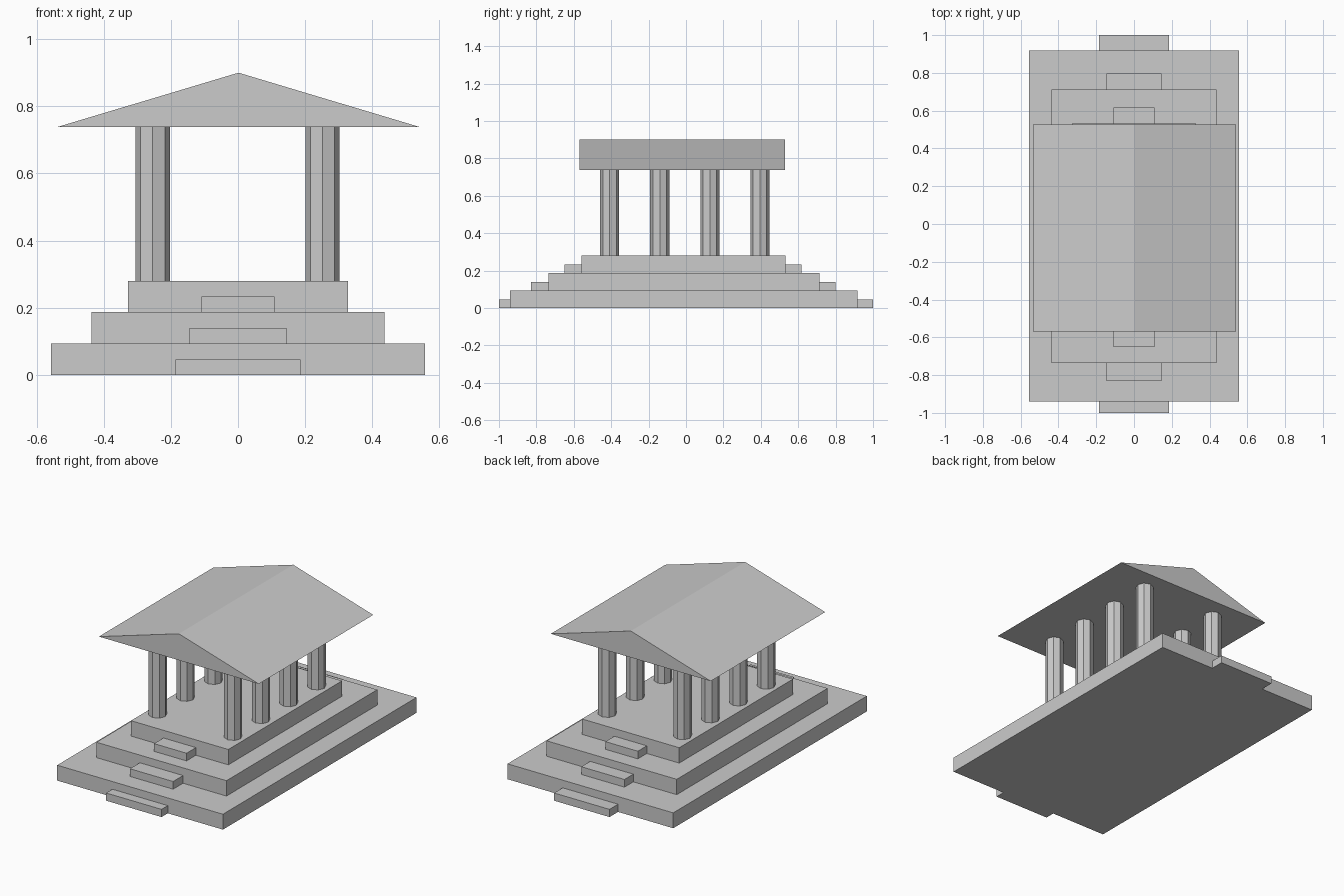
import bpy
import bmesh
from mathutils import Matrix

if "Cube" in bpy.data.objects:
    bpy.data.objects.remove(bpy.data.objects["Cube"])


def finish(name, bm):
    bmesh.ops.recalc_face_normals(bm, faces=bm.faces)
    mesh = bpy.data.meshes.new(name)
    bm.to_mesh(mesh)
    bm.free()
    obj = bpy.data.objects.new(name, mesh)
    bpy.context.collection.objects.link(obj)
    return obj


def box(name, half_x, y0, y1, z0, z1):
    bm = bmesh.new()
    place = Matrix.Translation((0, (y0 + y1) / 2, (z0 + z1) / 2))
    size = Matrix.Diagonal((2 * half_x, y1 - y0, z1 - z0, 1))
    bmesh.ops.create_cube(bm, size=1, matrix=place @ size)
    return finish(name, bm)


# Stepped platform: half width, front y, back y, then the stair tread on each end
TIER = 0.0934
tiers = [
    (0.557, -0.940, 0.918, 0.186, -1.000, 1.000),
    (0.437, -0.735, 0.713, 0.145, -0.830, 0.798),
    (0.327, -0.560, 0.532, 0.109, -0.650, 0.618),
]
for i, (hx, y0, y1, sx, s0, s1) in enumerate(tiers):
    z = i * TIER
    box(f"platform_tier_{i + 1}", hx, y0, y1, z, z + TIER)
    box(f"front_step_{i + 1}", sx, s0, y0, z, z + TIER / 2)
    box(f"back_step_{i + 1}", sx, y1, s1, z, z + TIER / 2)

# Two rows of four octagonal columns
FLOOR, EAVES, RIDGE = 3 * TIER, 0.739, 0.90
for side, x in (("left", -0.254), ("right", 0.252)):
    for i in range(4):
        bm = bmesh.new()
        bmesh.ops.create_cone(
            bm, cap_ends=True, segments=8, radius1=0.051, radius2=0.051,
            depth=EAVES - FLOOR,
            matrix=Matrix.Translation((x, -0.408 + i * 0.2677, (FLOOR + EAVES) / 2)))
        finish(f"{side}_column_{i + 1}", bm)

# Gabled roof: triangular profile extruded front to back
bm = bmesh.new()
profile = [(-0.536, EAVES), (0.539, EAVES), (0.0015, RIDGE)]
gable = bm.faces.new([bm.verts.new((x, -0.570, z)) for x, z in profile])
ext = bmesh.ops.extrude_face_region(bm, geom=[gable], use_keep_orig=True)
bmesh.ops.translate(bm, vec=(0, 1.098, 0),
                    verts=[g for g in ext["geom"] if isinstance(g, bmesh.types.BMVert)])
finish("roof", bm)
